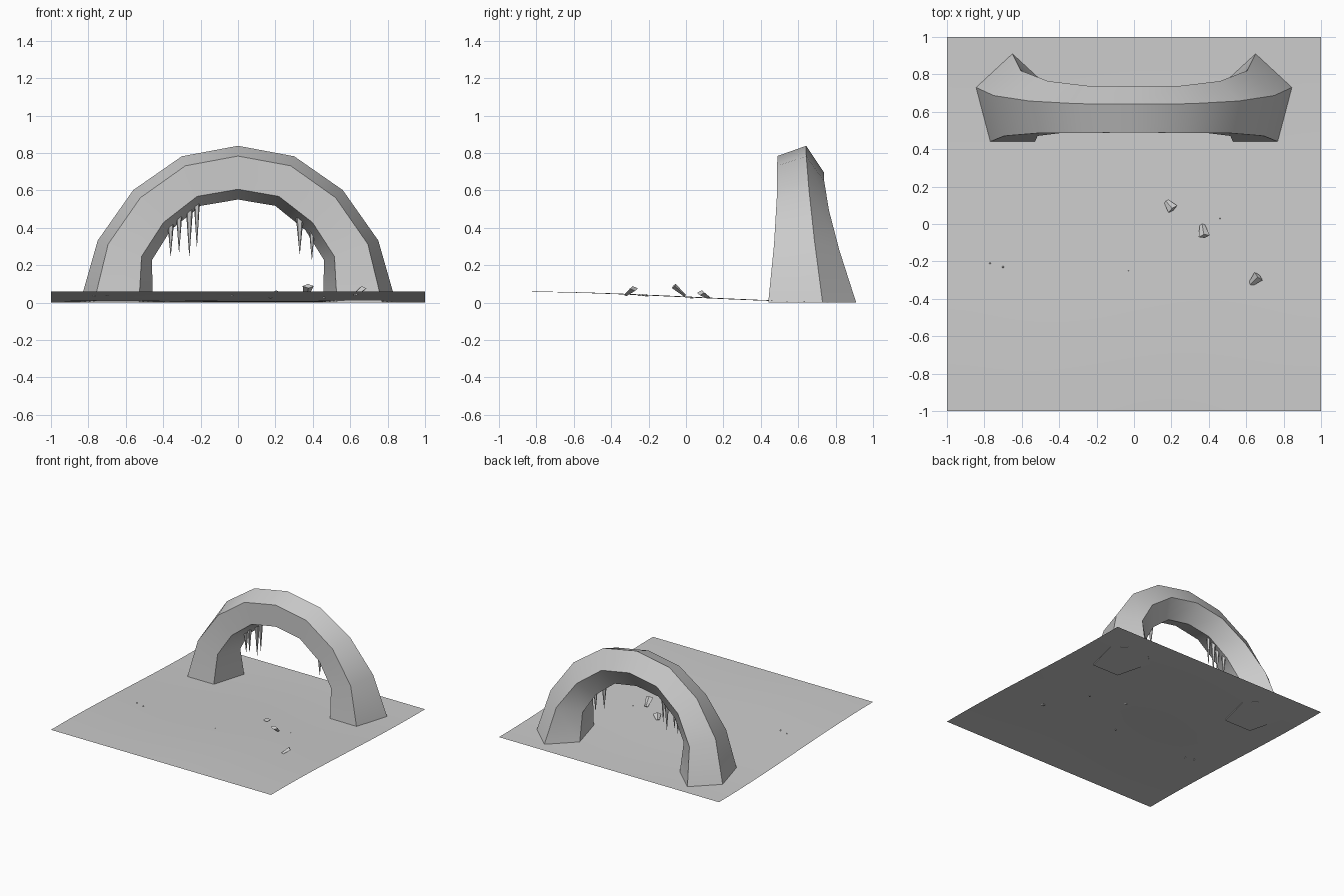
import bpy, bmesh, math
from mathutils import Vector, Matrix

if "Cube" in bpy.data.objects:
    bpy.data.objects.remove(bpy.data.objects["Cube"])


def make(name, bm, smooth=None):
    bmesh.ops.recalc_face_normals(bm, faces=bm.faces)
    me = bpy.data.meshes.new(name)
    bm.to_mesh(me)
    bm.free()
    ob = bpy.data.objects.new(name, me)
    bpy.context.collection.objects.link(ob)
    if smooth:
        bpy.ops.object.select_all(action='DESELECT')
        ob.select_set(True)
        bpy.context.view_layer.objects.active = ob
        bpy.ops.object.shade_smooth_by_angle(angle=math.radians(smooth))
    return ob


def ground_z(y):
    return 0.03 * (1 + math.cos(math.pi * (y + 1) / 2))


# Gently sloping ground sheet
bm = bmesh.new()
bmesh.ops.create_grid(bm, x_segments=16, y_segments=16, size=1)
for v in bm.verts:
    ripple = 0.003 * math.sin(3 * v.co.x + 1) * (1 - v.co.y ** 2) * (1 - v.co.x ** 2)
    v.co.z = ground_z(v.co.y) + ripple
ground = make("ground", bm, 30)
if ground.data.polygons[0].normal.z < 0:
    ground.data.flip_normals()

# Arch: pentagonal section swept over nine rings
# each ring: centre x, y, z, tilt of outward direction, in-plane radius, depth radius
half = [(0.65, 0.65, 0.0, 0, 0.205, 0.26),
        (0.605, 0.627, 0.28, 20, 0.162, 0.193),
        (0.46, 0.61, 0.495, 47, 0.154, 0.154),
        (0.25, 0.60, 0.65, 69, 0.149, 0.139),
        (0.0, 0.60, 0.695, 90, 0.151, 0.138)]
rings = half + [(-x, y, z, 180 - a, r, d) for x, y, z, a, r, d in half[-2::-1]]
bm = bmesh.new()
loops = []
for x, y, z, a, r, d in rings:
    out = Vector((math.cos(math.radians(a)), 0, math.sin(math.radians(a))))
    loop = []
    for k in range(5):
        t = 2 * math.pi * k / 5
        p = Vector((x, y, z)) + out * r * math.sin(t) + Vector((0, d * math.cos(t), 0))
        loop.append(bm.verts.new(p))
    loops.append(loop)
for a, b in zip(loops, loops[1:]):
    for k in range(5):
        j = (k + 1) % 5
        bm.faces.new((a[k], a[j], b[j], b[k]))
bm.faces.new(loops[0])
bm.faces.new(loops[-1])
make("arch", bm, 32)

# Icicles hanging under the arch: x, y, tip z, top z, radius
icicles = [(-0.36, 0.62, 0.25, 0.46, 0.022), (-0.315, 0.60, 0.27, 0.50, 0.02),
           (-0.26, 0.62, 0.25, 0.54, 0.023), (-0.22, 0.61, 0.30, 0.55, 0.018),
           (0.33, 0.59, 0.26, 0.50, 0.026), (0.395, 0.61, 0.23, 0.45, 0.022)]
for i, (x, y, tip, top, r) in enumerate(icicles):
    bm = bmesh.new()
    bmesh.ops.create_cone(bm, cap_ends=True, segments=5, radius1=0.001, radius2=r,
                          depth=top - tip,
                          matrix=Matrix.Translation((x, y, (top + tip) / 2)))
    make(f"icicle_{i + 1}", bm)

# Fallen shards half buried in the ground: x, y, z, turn, lean, length
shards = [(0.19, 0.10, 0.04, 40, 65, 0.06), (0.37, -0.035, 0.063, 10, 50, 0.08),
          (0.645, -0.30, 0.058, -45, -60, 0.07)]
for i, (x, y, z, turn, lean, length) in enumerate(shards):
    bm = bmesh.new()
    m = (Matrix.Translation((x, y, z)) @ Matrix.Rotation(math.radians(turn), 4, 'Z')
         @ Matrix.Rotation(math.radians(lean), 4, 'X'))
    bmesh.ops.create_cone(bm, cap_ends=True, segments=4, radius1=0.014, radius2=0.03,
                          depth=length, matrix=m @ Matrix.Diagonal((1, 0.5, 1, 1)))
    make(f"shard_{i + 1}", bm)

# Tiny chip tips barely poking through
for i, (x, y) in enumerate([(0.46, 0.03), (-0.77, -0.21), (-0.70, -0.23), (-0.03, -0.25)]):
    bm = bmesh.new()
    bmesh.ops.create_cone(bm, cap_ends=True, segments=4, radius1=0.01, radius2=0, depth=0.012,
                          matrix=Matrix.Translation((x, y, ground_z(y))))
    make(f"chip_{i + 1}", bm)
